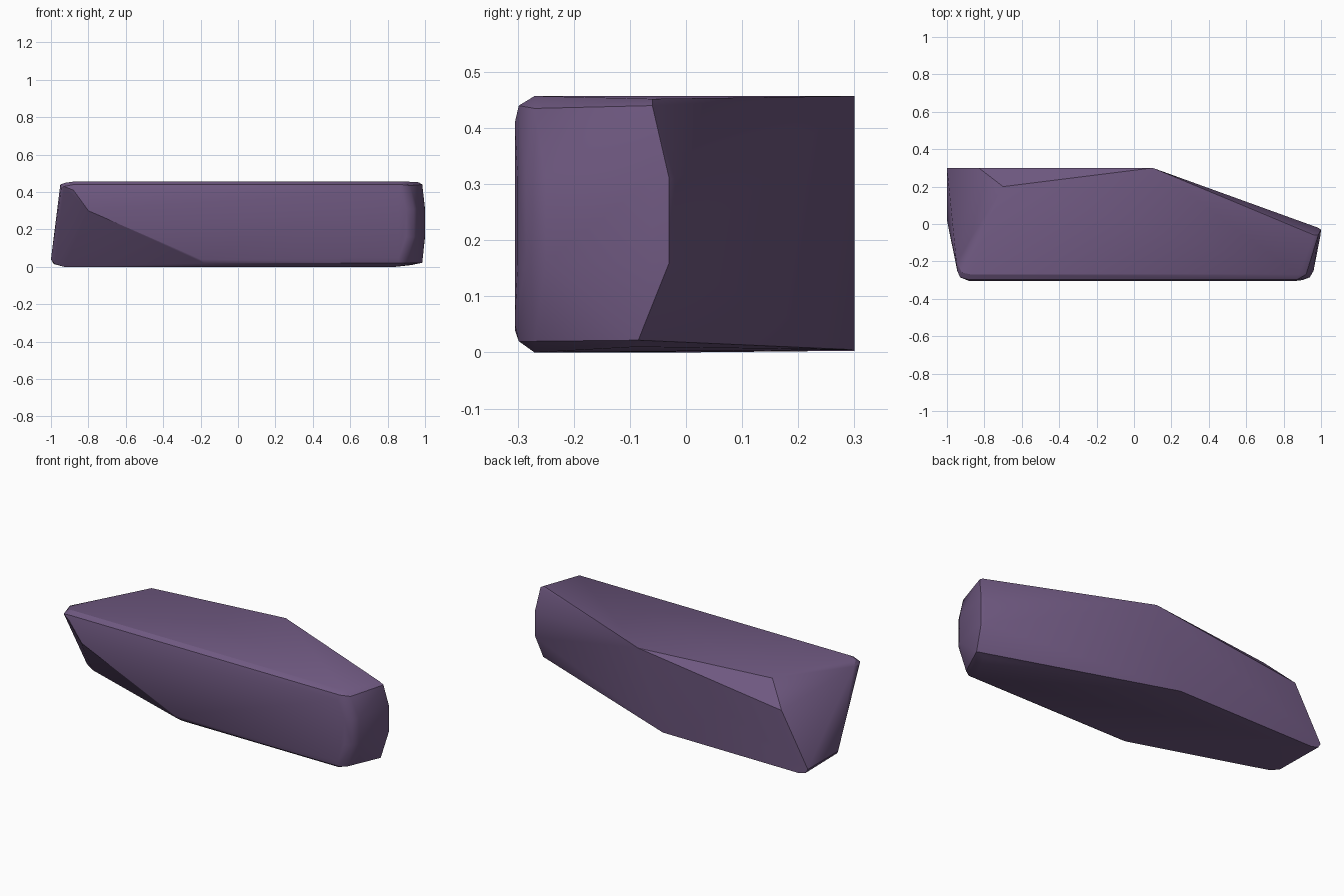
import bpy, bmesh, math

if "Cube" in bpy.data.objects:
    bpy.data.objects.remove(bpy.data.objects["Cube"])

# Corner points of the faceted block; the body is their convex hull
back = [(-1, .3, .04), (-.985, .3, .015), (-.94, .3, .003), (-.06, .3, .005),
        (.1, .3, .457), (-.83, .3, .34)]
left = [(-1, .02, .04), (-.98, .0, .015), (-.93, -.02, .0),
        (-.95, -.2, .44), (-.945, -.25, .42), (-.93, -.285, .43), (-.92, -.26, .45)]
top = [(-.7, .2, .457), (-.87, -.27, .457), (.88, -.27, .457), (.965, -.06, .452)]
front = [(-.88, -.305, .41), (-.8, -.305, .3), (-.2, -.305, .04),
         (.86, -.305, .05), (.86, -.305, .41), (-.88, -.298, .44), (.87, -.298, .44),
         (-.18, -.298, .02), (.86, -.298, .02)]
bottom = [(-.17, -.27, 0), (.84, -.27, 0), (.93, -.09, .01)]
tip = [(.985, -.06, .44), (.985, -.085, .022), (.92, -.27, .435), (.9, -.27, .02)]
# Right end is rounded and repeats at two heights
for z in (.16, .31):
    tip += [(1, -.03, z), (.985, -.02, z), (.997, -.06, z),
            (.96, -.25, z), (.94, -.285, z), (.9, -.3, z)]

bm = bmesh.new()
for p in back + left + top + front + bottom + tip:
    bm.verts.new(p)
res = bmesh.ops.convex_hull(bm, input=bm.verts[:])
unused = {g for g in res["geom_interior"] + res["geom_unused"]
          if isinstance(g, bmesh.types.BMVert)}
bmesh.ops.delete(bm, geom=list(unused), context='VERTS')
bmesh.ops.dissolve_limit(bm, angle_limit=math.radians(1),
                         verts=bm.verts[:], edges=bm.edges[:])
bmesh.ops.recalc_face_normals(bm, faces=bm.faces[:])

mesh = bpy.data.meshes.new("faceted_block")
bm.to_mesh(mesh)
bm.free()
block = bpy.data.objects.new("faceted_block", mesh)
bpy.context.collection.objects.link(block)

# Purple stone
mat = bpy.data.materials.new("purple_stone")
mat.diffuse_color = (.16, .10, .22, 1)
mat.use_nodes = True
mat.node_tree.nodes["Principled BSDF"].inputs["Base Color"].default_value = mat.diffuse_color
mesh.materials.append(mat)

bpy.context.view_layer.objects.active = block
block.select_set(True)
bpy.ops.object.shade_smooth_by_angle(angle=math.radians(30))
